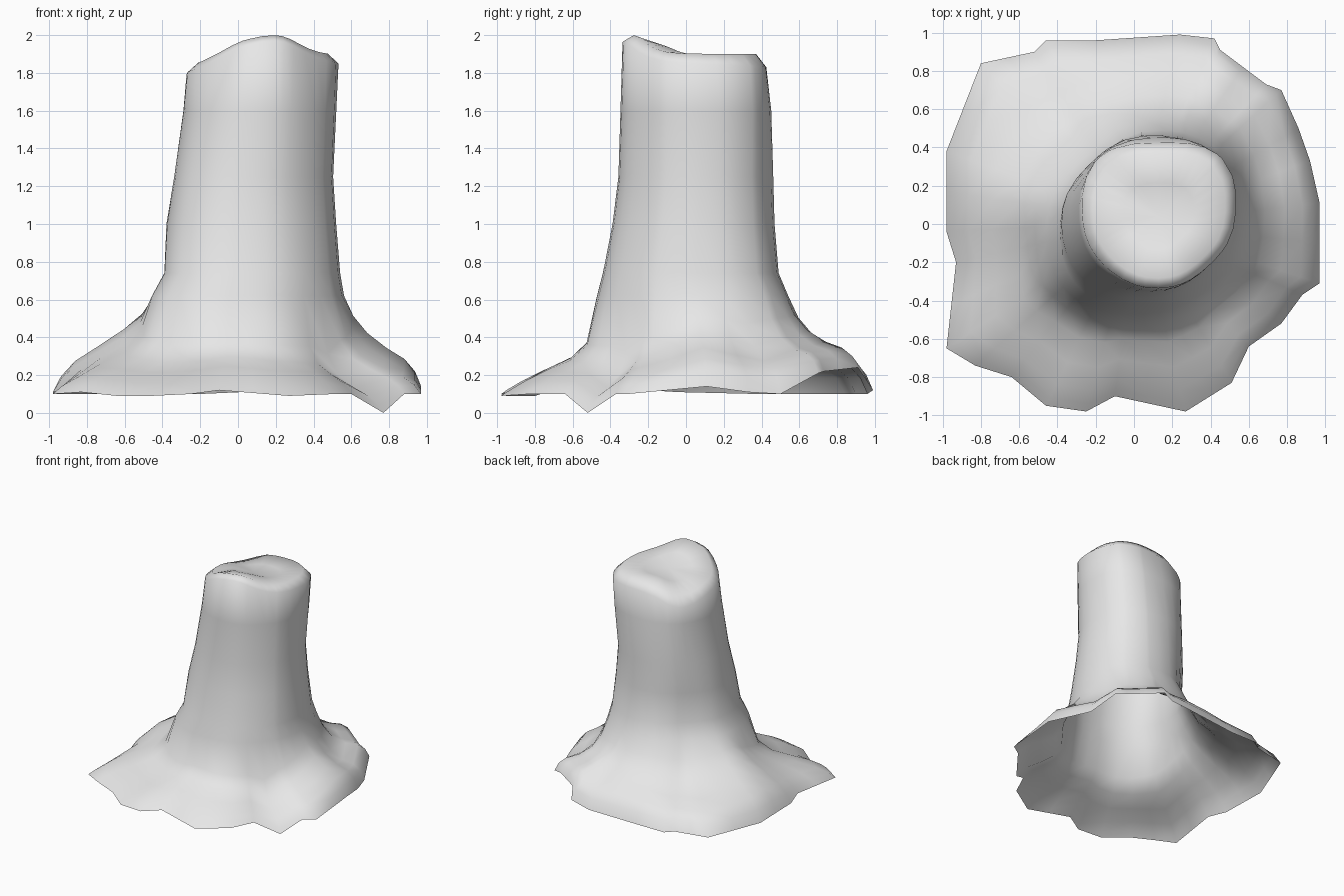
import bpy
import bmesh
import math
from mathutils import Vector

cube = bpy.data.objects.get("Cube")
if cube:
    bpy.data.objects.remove(cube, do_unlink=True)

# Ragged lower edge of the roots, in hundredths: x, y, z
RIM = [
    (97, 11, 14), (92, 33, 11), (86, 50, 10), (77, 70, 21), (69, 73, 22),
    (45, 91, 24), (42, 97, 15), (24, 99, 12), (-20, 96, 10), (-46, 96, 10),
    (-52, 90, 10), (-80, 84, 10), (-98, 38, 10), (-98, -4, 11),
    (-93, -20, 12), (-98, -65, 10), (-83, -74, 11), (-64, -80, 9),
    (-46, -95, 9), (-25, -98, 10), (-10, -90, 12), (27, -98, 9),
    (51, -83, 10), (60, -64, 10), (77, -52, 0), (88, -37, 10), (97, -31, 10),
]

# Trunk sections: height, left edge, right edge, front edge, back edge
TRUNK = [
    (1.60, -.29, .52, -.35, .45),
    (1.25, -.34, .505, -.36, .465),
    (1.00, -.38, .52, -.39, .47),
    (0.74, -.39, .54, -.44, .49),
    (0.62, -.455, .56, -.47, .54),
]
TOP = (-.27, .53, -.34, .42)

# Swelling of the trunk's corners: direction in degrees, at the top, middle, foot
CORNERS = [
    (45, .04, 0, .03), (135, .03, -.03, -.09),
    (225, -.025, -.005, .03), (315, -.04, -.03, -.03),
]

# Root slope: share of the way out, height share at the sides, at the front
SLOPE = [
    (.12, .8, .5), (.3, .63, .34), (.55, .46, .24), (.78, .32, .13), (.92, .17, .05),
]


def refine(points, longest):
    """Split the long edges of a closed outline."""
    result = []
    for i, point in enumerate(points):
        after = points[(i + 1) % len(points)]
        result.append(point)
        if (after - point).length > longest:
            result.append((point + after) / 2)
    return result


def lobe(angle, degrees):
    """One in the given direction, fading to zero beside it."""
    return max(0, math.cos(angle - math.radians(degrees))) ** 8


def section_point(angle, z, left, right, front, back):
    """Point on an irregular oval in the given direction."""
    c, s = math.cos(angle), math.sin(angle)
    power = 2.3
    size = (abs(c) ** power + abs(s) ** power) ** (-1 / power)
    down = min(1, (1.9 - z) / 1.28) * 2
    swell = 0
    for degrees, top, middle, low in CORNERS:
        amount = top + (middle - top) * min(down, 1) + (low - middle) * max(down - 1, 0)
        swell += amount * lobe(angle, degrees)
    x = (left + right) / 2 + ((right - left) / 2 * size + swell) * c
    y = (front + back) / 2 + ((back - front) / 2 * size + swell) * s
    return x, y


def cap_height(x, y):
    """Uneven cut surface with a peak near the front."""
    spread = .09 if x < .2 else .03
    peak = math.exp(-(x - .2) ** 2 / spread - (y + .3) ** 2 / .08)
    return 1.9 + .1 * peak - .05 * max(0, min(1, -x / .2))


rim = refine([Vector(p) / 100 for p in RIM], .28)
angles = [math.atan2(p.y - .06, p.x - .09) for p in rim]
rings = []

# Cut top: an inner ring on the surface, then a worn outer edge
for scale, drop_front, drop_back in ((.45, .02, .02), (.86, 0, 0), (1, .03, .07)):
    ring = []
    for angle in angles:
        x, y = section_point(angle, 1.9, *TOP)
        x, y = .13 + (x - .13) * scale, .04 + (y - .04) * scale
        share = (1 + math.sin(angle)) / 2
        drop = drop_front + (drop_back - drop_front) * share
        drop += .05 * scale * lobe(angle, 135)
        ring.append(Vector((x, y, cap_height(x, y) - drop)))
    rings.append(ring)

# Trunk
for z, *edges in TRUNK:
    rings.append([Vector((*section_point(a, z, *edges), z)) for a in angles])

# Spreading roots, down to the ragged edge
foot = rings[-1]
for share, side, front in SLOPE:
    ring = []
    for angle, inner, outer in zip(angles, foot, rim):
        c, s = math.cos(angle), math.sin(angle)
        weight = max(0, -s) ** .48
        height = side + (front - side) * weight
        relief = .12 * (1 - math.cos(4 * angle)) + .07 * (c + s)
        height *= 1 - relief * math.sin(math.pi * share)
        point = inner.lerp(outer, share)
        point.z = outer.z + (inner.z - outer.z) * height
        ring.append(point)
    rings.append(ring)
rings.append(rim)

# Skin the rings, closed at the top and open below
bm = bmesh.new()
loops = [[bm.verts.new(p) for p in ring] for ring in rings]
count = len(rim)
for upper, lower in zip(loops, loops[1:]):
    for i in range(count):
        j = (i + 1) % count
        bm.faces.new((upper[i], lower[i], lower[j], upper[j]))
centre = bm.verts.new((.13, .04, 1.88))
for i in range(count):
    bm.faces.new((centre, loops[0][i], loops[0][(i + 1) % count]))
for face in bm.faces:
    face.smooth = True

mesh = bpy.data.meshes.new("tree_stump")
bm.to_mesh(mesh)
bm.free()
stump = bpy.data.objects.new("tree_stump", mesh)
bpy.context.collection.objects.link(stump)

# Plain pale grey
grey = bpy.data.materials.new("pale_grey")
grey.use_nodes = True
colour = (.8, .8, .8, 1)
grey.diffuse_color = colour
grey.node_tree.nodes["Principled BSDF"].inputs["Base Color"].default_value = colour
mesh.materials.append(grey)
